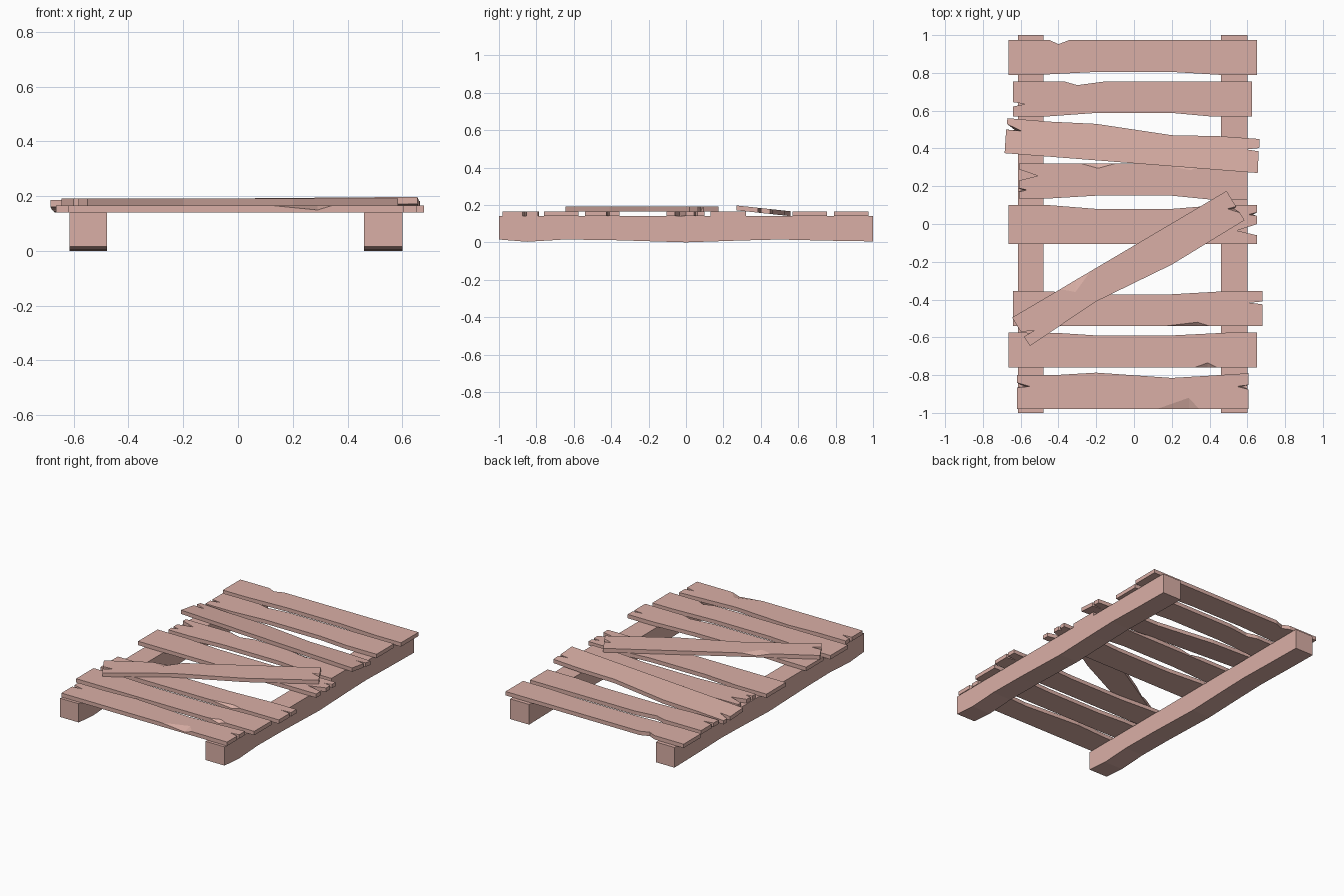
import bpy, bmesh

if "Cube" in bpy.data.objects:
    bpy.data.objects.remove(bpy.data.objects["Cube"])

wood = bpy.data.materials.new("weathered_wood")
wood.diffuse_color = (0.70, 0.43, 0.38, 1)
wood.use_nodes = True
wood.node_tree.nodes["Principled BSDF"].inputs["Base Color"].default_value = wood.diffuse_color


def finish(bm, name):
    bmesh.ops.recalc_face_normals(bm, faces=bm.faces)
    me = bpy.data.meshes.new(name)
    bm.to_mesh(me)
    bm.free()
    me.materials.append(wood)
    ob = bpy.data.objects.new(name, me)
    bpy.context.collection.objects.link(ob)


def plank(name, outline, base=lambda y: 0.14, thick=0.026):
    """Outline point (x, y), or a splintered point
    (top x, top y, low x, low y, f): the slope meets the side at fraction f of the thickness."""
    bm = bmesh.new()
    low, mid, top = [], [], []
    for p in outline:
        lx, ly = p[2:4] if len(p) == 5 else p
        f = p[4] if len(p) == 5 else 1
        z = base(ly)
        low.append(bm.verts.new((lx, ly, z)))
        top.append(bm.verts.new((p[0], p[1], base(p[1]) + thick)))
        mid.append(bm.verts.new((lx, ly, z + thick * f)) if 0 < f < 1
                   else (low[-1] if f == 0 else top[-1]))
    n = len(outline)
    for i in range(n):
        j = (i + 1) % n
        ring = [low[i], low[j], mid[j], top[j], top[i], mid[i]]
        side = list(dict.fromkeys([low[i], low[j], mid[j], mid[i]]))
        if len(side) > 2:
            bm.faces.new(side)
        for k in (i, j):
            if mid[k] is not top[k]:
                bm.faces.new((mid[k], mid[j if k == i else i], top[k]))
    bm.faces.new(top)
    bm.faces.new(low[::-1])
    finish(bm, name)


def edge_chip(x0, bx, by, x1, y, f=0.35):
    # sloped splinter broken from a long edge
    return [(x0, y), (bx, by, bx, y, f), (x1, y)]


def notch(x, y0, ax, ay, y1, slant=0.0):
    # split in a plank end, optionally slanting outwards below
    tip = (ax, ay, ax + (x - ax) * slant, ay, 0) if slant else (ax, ay)
    return [(x, y0), tip, (x, y1)]


# Two runners with worn undersides
under = [(-1, .015), (-.85, .003), (-.65, .015), (-.4, .012), (0, 0),
         (.3, .01), (.5, .015), (.75, .009), (1, .005)]
for name, x0, x1 in (("left_runner", -.615, -.478), ("right_runner", .46, .60)):
    bm = bmesh.new()
    face = bm.faces.new([bm.verts.new((x0, y, z)) for y, z in under + [(1, .14), (-1, .14)]])
    ext = bmesh.ops.extrude_face_region(bm, geom=[face])
    bmesh.ops.translate(bm, vec=(x1 - x0, 0, 0),
                        verts=[v for v in ext["geom"] if isinstance(v, bmesh.types.BMVert)])
    finish(bm, name)

# Deck planks, outlines anticlockwise from front left
plank("plank_1", [(-.62, -.98)] + edge_chip(.12, .29, -.92, .345, -.98) + [(.605, -.98)]
      + notch(.605, -.875, .545, -.86, -.852, .4)
      + [(.605, -.79), (.45, -.80), (.2, -.815), (-.2, -.787), (-.42, -.80), (-.62, -.80)]
      + notch(-.62, -.84, -.55, -.86, -.866, .4))
plank("plank_2", [(-.665, -.76)] + edge_chip(.32, .39, -.735, .44, -.76)
      + [(.652, -.76), (.652, -.575), (.5, -.575), (.2, -.59), (-.2, -.59), (-.4, -.577), (-.665, -.575)])
plank("plank_3", [(-.64, -.54)] + edge_chip(.165, .335, -.52, .40, -.54) + [(.68, -.54)]
      + notch(.68, -.425, .61, -.417, -.41)
      + [(.68, -.355), (.5, -.355), (.2, -.372), (-.2, -.372), (-.45, -.357), (-.64, -.355)])
plank("plank_4", [(-.665, -.105), (.652, -.105)] + notch(.652, -.06, .545, -.035, 0)
      + notch(.652, .043, .605, .05, .062, .5)
      + [(.652, .10), (.45, .10), (.2, .08), (-.2, .08), (-.45, .10), (-.665, .10)])
plank("plank_5", [(-.61, .135), (-.45, .135), (-.2, .15), (.2, .15), (.4, .13), (.60, .13), (.60, .32)]
      + edge_chip(.37, .30, .285, .11, .32) + edge_chip(-.1, -.19, .295, -.28, .32) + [(-.61, .32)]
      + notch(-.61, .29, -.51, .255, .23) + notch(-.61, .19, -.565, .18, .17, .5))
plank("plank_6", [(-.64, .57), (-.45, .57), (-.2, .588), (.2, .588), (.4, .57), (.625, .57), (.625, .755),
      (-.15, .755), (-.30, .735), (-.37, .755), (-.64, .755)]
      + notch(-.64, .645, -.575, .635, .622))
plank("plank_7", [(-.665, .79), (-.5, .79), (-.2, .805), (.2, .805), (.45, .79), (.652, .79), (.652, .975),
      (-.34, .975), (-.40, .952), (-.45, .975), (-.665, .975)])

# Skewed plank leaning on its neighbour
plank("leaning_plank", [(-.685, .375), (.655, .27), (.66, .385), (.595, .395), (.663, .402), (.665, .45),
      (.45, .465), (.2, .47), (-.2, .53), (-.45, .542), (-.67, .56),
      (-.673, .53), (-.595, .492, -.63, .497, 0), (-.677, .50)],
      base=lambda y: .171 - .107 * (y - .27))

# Loose diagonal plank on top
plank("diagonal_plank", [(-.55, -.645), (-.2, -.41), (.2, -.215), (.585, .02),
      (.56, .06), (.495, .08, .53, .08, 0), (.54, .093), (.49, .175),
      (-.23, -.25), (-.31, -.36, -.31, -.297, .35), (-.39, -.345), (-.645, -.495),
      (-.60, -.57), (-.53, -.565), (-.583, -.597)],
      base=lambda y: .166)
